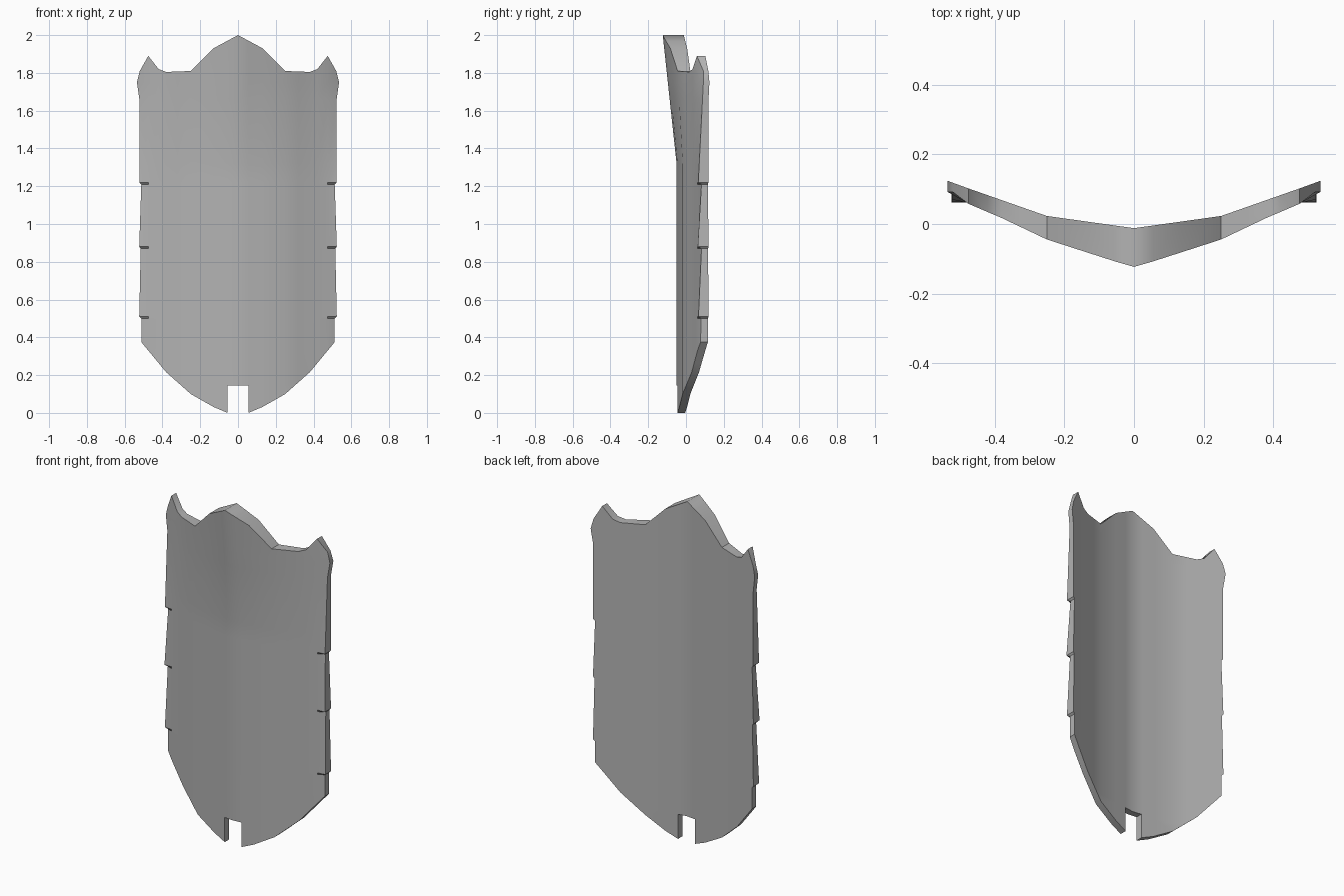
import bpy
import bmesh
import math

cube = bpy.data.objects.get("Cube")
if cube:
    bpy.data.objects.remove(cube, do_unlink=True)


def interp(points, t):
    """Piecewise linear lookup in a short profile."""
    if t <= points[0][0]:
        return points[0][1]
    for (a, va), (b, vb) in zip(points, points[1:]):
        if t <= b:
            return va + (vb - va) * (t - a) / (b - a)
    return points[-1][1]


# Half outline: top and bottom edges as (x, z), notched side as (z, x)
TOP = [(0, 2), (0.13, 1.93), (0.25, 1.81), (0.38, 1.805), (0.42, 1.82), (0.475, 1.89), (0.52, 1.81)]
BOTTOM = [(0.055, 0), (0.15, 0.04), (0.25, 0.1), (0.38, 0.215), (0.512, 0.375)]
SIDE = [(0.375, 0.512), (0.5, 0.512), (0.51, 0.523), (0.87, 0.515), (0.88, 0.523),
        (1.21, 0.512), (1.22, 0.522), (1.66, 0.522), (1.75, 0.535), (1.81, 0.52)]
# Depth profiles: front and back across the width, front along the side edge
FRONT = [(0, -0.05), (0.055, -0.045), (0.25, -0.018), (0.38, 0.03), (0.475, 0.061)]
BACK = [(0, -0.012), (0.25, 0.023), (0.475, 0.102), (0.535, 0.124)]
RIM = [(0.375, 0.077), (0.5, 0.08), (0.51, 0.066), (0.87, 0.082), (0.88, 0.062),
       (1.21, 0.082), (1.22, 0.065), (1.75, 0.092)]
COLUMNS = [0, 0.055, 0.13, 0.25, 0.32, 0.38, 0.42, 0.475, 0.512]
SLOT_TOP = 0.145
FLARE_START = 1.32
LEVELS = [0, SLOT_TOP] + [z for z, _ in SIDE[1:-1]] + [FLARE_START]
LEVELS.sort()


def front_depth(x, z):
    flare = max(0, z - FLARE_START) / (2 - FLARE_START) * max(0, 1 - x / 0.5)
    return interp(FRONT, x) - 0.073 * flare


bm = bmesh.new()
verts = {}
partner = {}


def vertex_pair(col, row):
    """Front vertex of a grid point; its back vertex is kept in partner."""
    x = COLUMNS[col]
    edge = col == len(COLUMNS) - 1
    low = SLOT_TOP if col == 0 else interp(BOTTOM, x)
    if row == len(LEVELS):
        z = SIDE[-1][0] if edge else interp(TOP, x)
    else:
        z = max(LEVELS[row], low)
    key = (col, round(z, 4))
    if key not in verts:
        if edge:
            x = interp(SIDE, z)
        y = interp(RIM, z) if edge else front_depth(x, z)
        verts[key] = bm.verts.new((x, y, z))
        partner[verts[key]] = bm.verts.new((x, interp(BACK, x), z))
    return verts[key]


# Front and back panels
edges = set()
for c in range(len(COLUMNS) - 1):
    for r in range(len(LEVELS)):
        if c == 0 and r == 0:
            continue  # slot at the foot
        corners = [vertex_pair(c, r), vertex_pair(c + 1, r),
                   vertex_pair(c + 1, r + 1), vertex_pair(c, r + 1)]
        loop = list(dict.fromkeys(corners))
        if len(loop) < 3:
            continue
        bm.faces.new(loop)
        bm.faces.new([partner[v] for v in reversed(loop)])
        edges.update(zip(loop, loop[1:] + loop[:1]))

# Rim walls, left open along the mirror plane
for a, b in edges:
    on_plane = a.co.x < 0.001 and b.co.x < 0.001
    if (b, a) not in edges and not on_plane:
        bm.faces.new([b, a, partner[a], partner[b]])

mesh = bpy.data.meshes.new("shield_plate")
bm.to_mesh(mesh)
bm.free()
shield = bpy.data.objects.new("shield_plate", mesh)
bpy.context.collection.objects.link(shield)

# Plain grey finish
grey = bpy.data.materials.new("plain_grey")
grey.use_nodes = True
colour = (0.45, 0.45, 0.45, 1)
grey.diffuse_color = colour
grey.node_tree.nodes["Principled BSDF"].inputs["Base Color"].default_value = colour
mesh.materials.append(grey)

# Smooth panels with sharp rims, mirrored to the other half
bpy.ops.object.select_all(action="DESELECT")
shield.select_set(True)
bpy.context.view_layer.objects.active = shield
bpy.ops.object.shade_smooth_by_angle(angle=math.radians(35))
mirror = shield.modifiers.new("mirror", "MIRROR")
mirror.use_clip = True
